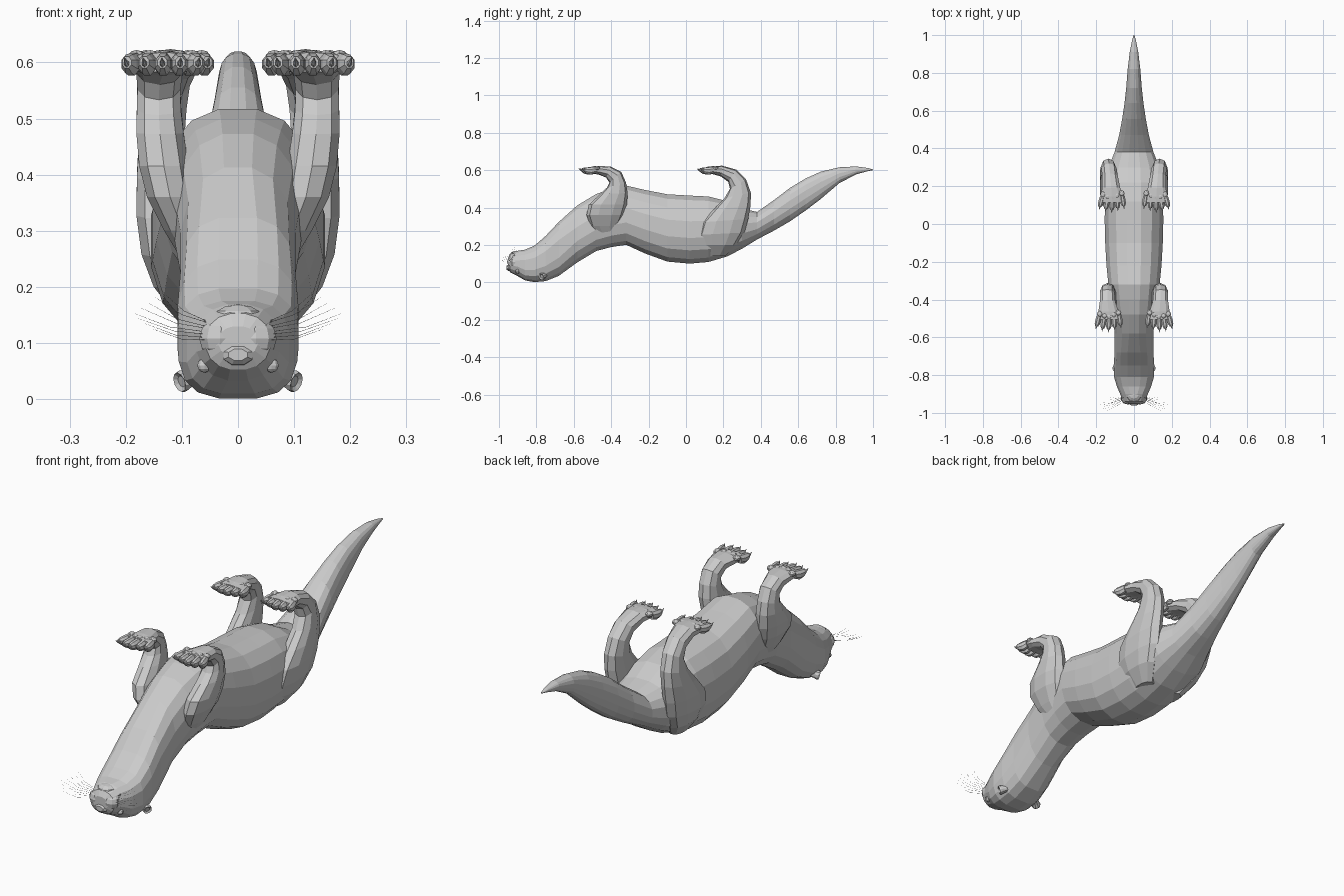
import bpy, bmesh, math
from mathutils import Vector

X, Y, Z = Vector((1, 0, 0)), Vector((0, 1, 0)), Vector((0, 0, 1))


def ring(c, u, v, ru, rv, n=12, p=2.0):
    """Superellipse cross-section around c in the plane u, v."""
    pts = []
    for i in range(n):
        t = 2 * math.pi * (i + 0.5) / n
        a, b = math.cos(t), math.sin(t)
        pts.append(Vector(c) + u * math.copysign(abs(a) ** (2 / p), a) * ru
                   + v * math.copysign(abs(b) ** (2 / p), b) * rv)
    return pts


def loft(bm, rings):
    """Skin a list of rings and cap both ends."""
    vs = [[bm.verts.new(p) for p in r] for r in rings]
    n = len(vs[0])
    for a, b in zip(vs, vs[1:]):
        for i in range(n):
            j = (i + 1) % n
            bm.faces.new((a[i], a[j], b[j], b[i]))
    bm.faces.new(vs[0])
    bm.faces.new(vs[-1])


def blob(bm, c, r, n=10):
    """Low-poly ellipsoid."""
    s = bmesh.ops.create_uvsphere(bm, u_segments=n, v_segments=max(5, n // 2 + 1), radius=1)
    for v in s["verts"]:
        v.co = Vector((v.co.x * r[0], v.co.y * r[1], v.co.z * r[2])) + Vector(c)


def finish(bm, name, mirror=False):
    bmesh.ops.recalc_face_normals(bm, faces=bm.faces)
    me = bpy.data.meshes.new(name)
    bm.to_mesh(me)
    bm.free()
    ob = bpy.data.objects.new(name, me)
    bpy.context.collection.objects.link(ob)
    if mirror:
        ob.modifiers.new("mirror", "MIRROR")
    return ob


# Head, trunk and tail lying on the back: y, z low, z high, half width
trunk = [
    (-.953, .075, .130, .035), (-.94, .052, .153, .058), (-.90, .032, .170, .075),
    (-.86, .009, .176, .092), (-.81, .000, .198, .107), (-.75, .005, .250, .109),
    (-.68, .033, .325, .104), (-.58, .105, .415, .104), (-.48, .165, .475, .115),
    (-.40, .186, .502, .127), (-.32, .198, .520, .138), (-.22, .152, .497, .148),
    (-.10, .108, .474, .155), (.02, .097, .467, .158), (.12, .106, .462, .156),
    (.22, .136, .437, .150), (.30, .178, .396, .137), (.38, .228, .378, .105),
    (.47, .275, .441, .080), (.555, .324, .506, .064), (.64, .383, .557, .051),
    (.72, .444, .593, .042), (.82, .530, .616, .034), (.91, .577, .620, .023),
    (.97, .594, .612, .011), (1.0, .600, .604, .003)]
bm = bmesh.new()
loft(bm, [ring((0, y, (a + b) / 2), X, Z, w, (b - a) / 2, 16, 2.9 if -.9 < y < -.6 else 2.3)
          for y, a, b, w in trunk])
finish(bm, "body_and_tail")


def leg(name, sections, toe_y, toe_x, toe_len):
    """Limb lofted from sections (x, y, z, rx, r, tilt) plus five clawed toes."""
    bm = bmesh.new()
    rings = []
    for x, y, z, rx, r, tilt in sections:
        a = math.radians(tilt)
        rings.append(ring((x, y, z), X, Y * math.cos(a) + Z * math.sin(a), rx, r, 10, 2.3))
    loft(bm, rings)
    for i in range(5):
        k = i - 2
        ang = math.radians(k * 6 + 3)
        d = Vector((math.sin(ang), -math.cos(ang), 0))
        side = Vector((-d.y, d.x, 0))
        base = Vector((toe_x + k * .026, toe_y + abs(k - .3) * .010, .600))
        # toe
        prof = [(0, 0, .014, .018), (.4, -.004, .016, .021), (.75, -.003, .015, .018), (1, 0, .009, .011)]
        loft(bm, [ring(base + d * toe_len * t + Z * h, side, Z, ru, rv, 8) for t, h, ru, rv in prof])
        # claw
        tip = [(.9, -.004, .006, .007), (1.12, 0, .004, .005), (1.3, .008, .001, .001)]
        loft(bm, [ring(base + d * toe_len * t + Z * h, side, Z, ru, rv, 6) for t, h, ru, rv in tip])
        # sole pad
        blob(bm, base - d * .012 + Z * .010, (.016, .018, .012), 8)
    finish(bm, name, True)


leg("front_leg", [
    (.070, -.42, .23, .020, .040, 0), (.098, -.435, .30, .035, .075, 0),
    (.121, -.432, .36, .043, .100, 0), (.132, -.418, .415, .046, .102, 0),
    (.139, -.385, .475, .044, .073, 2),
    (.141, -.372, .52, .041, .053, 15), (.141, -.378, .562, .040, .043, 42),
    (.140, -.415, .590, .043, .032, 68), (.135, -.465, .599, .056, .023, 86),
    (.131, -.505, .600, .066, .018, 90)], -.505, .132, .055)

leg("hind_leg", [
    (.075, .16, .14, .030, .050, 0), (.112, .175, .20, .040, .095, 0),
    (.128, .188, .26, .046, .125, 3), (.136, .208, .33, .047, .125, 4),
    (.138, .245, .40, .044, .102, 8),
    (.136, .276, .465, .042, .072, 12), (.132, .278, .525, .042, .050, 30),
    (.127, .247, .570, .043, .039, 58), (.121, .190, .595, .050, .029, 83),
    (.118, .145, .600, .062, .022, 90), (.117, .115, .601, .066, .017, 90)], .127, .115, .055)

# Muzzle pads, chin and nose
bm = bmesh.new()
blob(bm, (.032, -.920, .108), (.039, .036, .036))
finish(bm, "muzzle_pad", True)
bm = bmesh.new()
blob(bm, (0, -.905, .145), (.045, .038, .024))
finish(bm, "chin")
bm = bmesh.new()
loft(bm, [ring((0, y, z), X, Z, rx, rz, 8) for y, z, rx, rz in
          [(-.93, .078, .030, .020), (-.952, .078, .028, .018), (-.960, .079, .018, .011)]])
finish(bm, "nose")

# Eyes and ears
bm = bmesh.new()
blob(bm, (.060, -.900, .060), (.013, .012, .013))
finish(bm, "eye", True)
bm = bmesh.new()
d = Vector((.75, -.55, -.30)).normalized()
u = d.cross(Z).normalized()
v = d.cross(u)
c = Vector((.099, -.770, .032))
ear = [(-.040, .012), (-.012, .016), (.0, .019), (.007, .017), (.002, .010)]
loft(bm, [ring(c + d * h, u, v, r, r * 1.05, 10) for h, r in ear])
finish(bm, "ear", True)

# Whiskers: fine curved hairs fanning from each muzzle pad
cu = bpy.data.curves.new("whiskers", "CURVE")
cu.dimensions = "3D"
cu.bevel_depth = .0005
cu.bevel_resolution = 0
for s in (-1, 1):
    for i in range(8):
        f = i / 7
        p0 = Vector((s * (.050 + .008 * (i % 2)), -.935 + .02 * f, .105 + .035 * f))
        end = Vector((s * (.188 - .09 * abs(f - .4)), -.990 + .075 * f, .125 + .065 * f))
        mid = (p0 + end) / 2 + Vector((0, -.008, -.008))
        sp = cu.splines.new("POLY")
        sp.points.add(2)
        for q, p, r in zip(sp.points, (p0, mid, end), (1, .8, .3)):
            q.co = (*p, 1)
            q.radius = r
bpy.context.collection.objects.link(bpy.data.objects.new("whiskers", cu))
